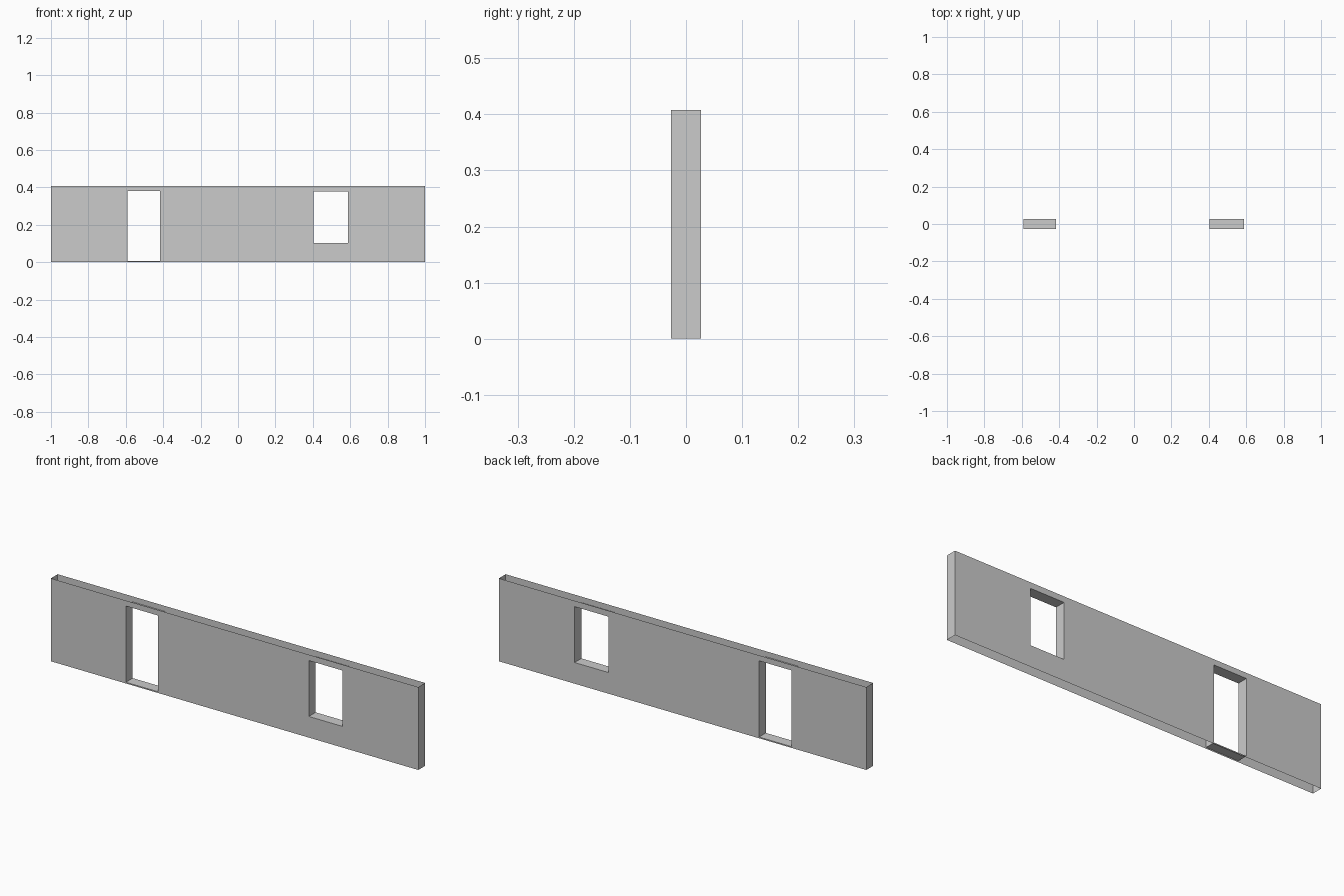
import bpy, bmesh
from mathutils import Vector

if "Cube" in bpy.data.objects:
    bpy.data.objects.remove(bpy.data.objects["Cube"])

LENGTH, HEIGHT, THICK = 2.0, 0.408, 0.053
# openings: (x0, x1, z0, z1)
DOOR = (-0.592, -0.416, 0.006, 0.381)
WINDOW = (0.404, 0.588, 0.104, 0.379)
OPENINGS = (DOOR, WINDOW)

xs = sorted({-LENGTH / 2, LENGTH / 2, *[v for o in OPENINGS for v in o[:2]]})
zs = sorted({0.0, HEIGHT, *[v for o in OPENINGS for v in o[2:]]})


def is_open(x, z):
    return any(a < x < b and c < z < d for a, b, c, d in OPENINGS)


bm = bmesh.new()

# front panel: grid of cells with the door and window left out
grid = {(i, k): bm.verts.new((x, -THICK / 2, z))
        for i, x in enumerate(xs) for k, z in enumerate(zs)}
for i in range(len(xs) - 1):
    for k in range(len(zs) - 1):
        if not is_open((xs[i] + xs[i + 1]) / 2, (zs[k] + zs[k + 1]) / 2):
            bm.faces.new((grid[i, k], grid[i + 1, k],
                          grid[i + 1, k + 1], grid[i, k + 1]))
bmesh.ops.delete(bm, geom=[v for v in bm.verts if not v.link_faces], context='VERTS')

# back panel, end caps and opening linings, keeping the front panel
front = bm.faces[:]
ext = bmesh.ops.extrude_face_region(bm, geom=front, use_keep_orig=True)
moved = [g for g in ext["geom"] if isinstance(g, bmesh.types.BMVert)]
bmesh.ops.translate(bm, verts=moved, vec=(0, THICK, 0))
bmesh.ops.recalc_face_normals(bm, faces=bm.faces)

# the wall is a hollow shell, open along its top and bottom
caps = [f for f in bm.faces
        if all(abs(v.co.z) < 1e-5 for v in f.verts)
        or all(abs(v.co.z - HEIGHT) < 1e-5 for v in f.verts)]
bmesh.ops.delete(bm, geom=caps, context='FACES')

# merge the coplanar cells
bmesh.ops.dissolve_limit(bm, angle_limit=0.01, verts=bm.verts, edges=bm.edges)

mesh = bpy.data.meshes.new("wall_with_door_and_window")
bm.to_mesh(mesh)
bm.free()
bpy.context.collection.objects.link(
    bpy.data.objects.new("wall_with_door_and_window", mesh))
